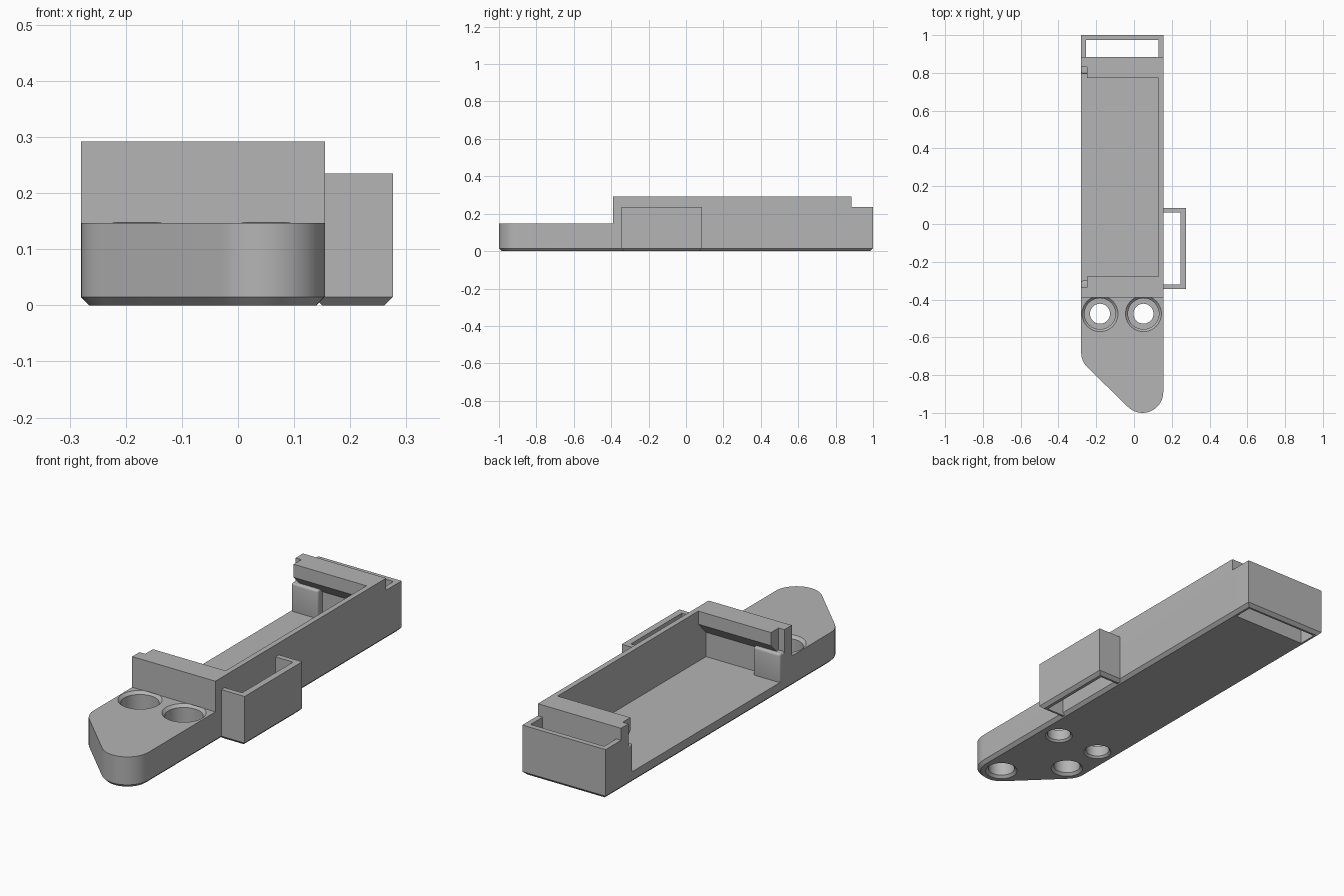
import bpy, bmesh
from math import sin, cos, pi, radians

cube = bpy.data.objects.get("Cube")
if cube:
    bpy.data.objects.remove(cube)

grey = bpy.data.materials.new("plain grey")
grey.use_nodes = True
grey.diffuse_color = (0.46, 0.46, 0.46, 1)
grey.node_tree.nodes["Principled BSDF"].inputs["Base Color"].default_value = (0.46, 0.46, 0.46, 1)


def loft(name, rings):
    """Skin a stack of equal-length point rings and cap both ends."""
    bm = bmesh.new()
    loops = [[bm.verts.new(p) for p in ring] for ring in rings]
    n = len(loops[0])
    for a, b in zip(loops, loops[1:]):
        for i in range(n):
            j = (i + 1) % n
            bm.faces.new((a[i], a[j], b[j], b[i]))
    bm.faces.new(loops[0])
    bm.faces.new(loops[-1])
    bmesh.ops.recalc_face_normals(bm, faces=bm.faces)
    mesh = bpy.data.meshes.new(name)
    bm.to_mesh(mesh)
    bm.free()
    mesh.materials.append(grey)
    obj = bpy.data.objects.new(name, mesh)
    bpy.context.collection.objects.link(obj)
    return obj


def rect(x0, x1, y0, y1, z):
    return [(x0, y0, z), (x1, y0, z), (x1, y1, z), (x0, y1, z)]


def box(name, x0, x1, y0, y1, z0, z1):
    return loft(name, [rect(x0, x1, y0, y1, z) for z in (z0, z1)])


def lathe(name, x, y, profile, steps=48):
    return loft(name, [[(x + r * cos(2 * pi * i / steps), y + r * sin(2 * pi * i / steps), z)
                        for i in range(steps)] for r, z in profile])


def activate(obj):
    bpy.ops.object.select_all(action='DESELECT')
    obj.select_set(True)
    bpy.context.view_layer.objects.active = obj


def cut(obj, cutter):
    activate(obj)
    mod = obj.modifiers.new("cut", 'BOOLEAN')
    mod.operation, mod.solver, mod.object = 'DIFFERENCE', 'EXACT', cutter
    bpy.ops.object.modifier_apply(modifier=mod.name)
    bpy.data.objects.remove(cutter)


LEFT, RIGHT, CH = -0.28, 0.155, 0.015
TOP, LOOP_TOP, TONGUE_TOP, FLOOR = 0.292, 0.235, 0.147, 0.055
WALL_F, WALL_B = -0.335, 0.83


def outline(z, inset=0):
    """Plan of the body: square back, slanted and rounded tongue."""
    pts = [(RIGHT - inset, 1 - inset, z), (LEFT + inset, 1 - inset, z)]
    r = 0.11 - inset
    for cx, cy, a0, a1 in ((-0.17, -0.68, 180, 225), (0.045, -0.89, 225, 360)):
        steps = (a1 - a0) // 9
        for i in range(steps + 1):
            a = radians(a0 + (a1 - a0) * i / steps)
            pts.append((cx + r * cos(a), cy + r * sin(a), z))
    return pts


# Body with chamfered bottom edge, cut to stepped heights
body = loft("tray_body", [outline(0, CH), outline(CH), outline(TOP)])
cut(body, box("cutter", -1, 1, -2, -0.39, TONGUE_TOP, 1))
cut(body, box("cutter", -1, 1, 0.885, 2, LOOP_TOP, 1))
cut(body, box("cutter", -1, 0.13, WALL_F, WALL_B, FLOOR, 1))
cut(body, box("cutter", -0.255, 0.13, 0.885, 0.975, -1, 1))

# Counterbored screw holes through the tongue
for x in (-0.18, 0.05):
    cut(body, lathe("cutter", x, -0.475, [
        (0.072, -0.01), (0.053, 0.009), (0.053, 0.06), (0.082, 0.06),
        (0.082, 0.134), (0.096, 0.148)]))

# Blind pockets in the underside of the tongue
for x, y in ((-0.17, -0.68), (0.045, -0.89)):
    cut(body, lathe("cutter", x, y, [
        (0.082, -0.01), (0.06, 0.012), (0.06, 0.11)]))

# Side loop on the long wall
loop = loft("side_loop", [
    rect(0.135 + CH, 0.276 - CH, -0.345 + CH, 0.085 - CH, 0),
    rect(0.135, 0.276, -0.345, 0.085, CH),
    rect(0.135, 0.276, -0.345, 0.085, LOOP_TOP)])
cut(loop, box("cutter", 0, 0.246, -0.32, 0.06, -1, 1))

# Overhanging lips and corner tabs on both end walls
parts = [body, loop]
for name, wall, s in (("front", WALL_F, 1), ("back", WALL_B, -1)):
    profile = [(0, TOP), (0.057, TOP), (0.057, 0.23), (0, 0.17)]
    parts.append(loft(name + "_lip", [
        [(x, wall + s * d, z) for d, z in profile] for x in (-0.25, 0.13)]))
    y0, y1 = sorted((wall - s * 0.015, wall + s * 0.035))
    tab = box(name + "_tab", LEFT, -0.14, y0, y1, FLOOR - 0.015, 0.188)
    activate(tab)
    bevel = tab.modifiers.new("round", 'BEVEL')
    bevel.width, bevel.segments = 0.01, 4
    bpy.ops.object.modifier_apply(modifier=bevel.name)
    parts.append(tab)

for obj in parts:
    activate(obj)
    bpy.ops.object.shade_smooth_by_angle(angle=radians(25))
